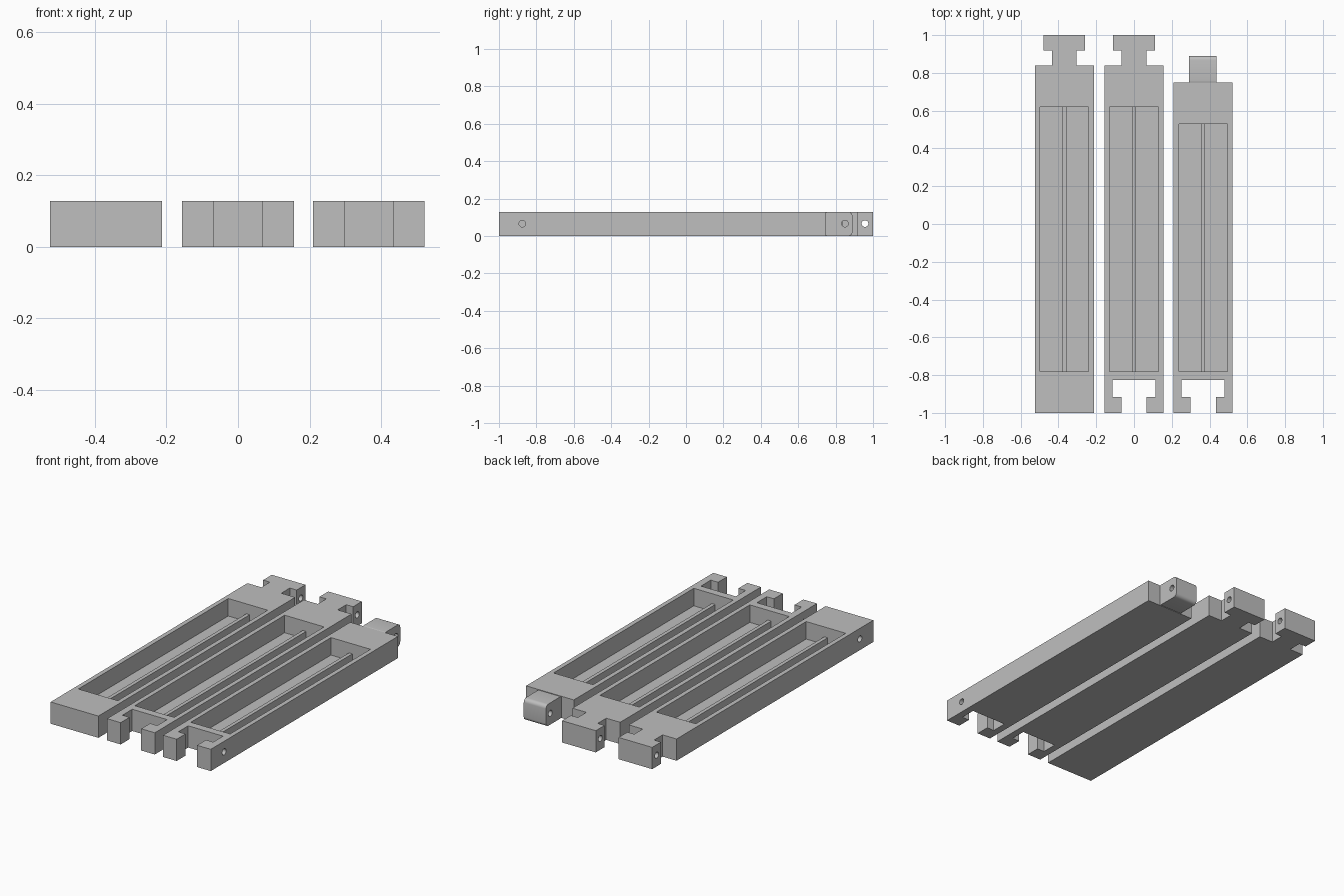
import bpy, bmesh, math
from mathutils import Matrix, Vector

if "Cube" in bpy.data.objects:
    bpy.data.objects.remove(bpy.data.objects["Cube"])

H = 0.1285            # thickness of every bar
HALF = 0.156          # half width of a bar
FLOOR = 0.025         # pocket floor height
HOLE_Z = 0.066

grey = bpy.data.materials.new("plain grey")
grey.diffuse_color = (0.52, 0.52, 0.52, 1)
grey.use_nodes = True
grey.node_tree.nodes["Principled BSDF"].inputs["Base Color"].default_value = grey.diffuse_color


def add(name, bm):
    bmesh.ops.recalc_face_normals(bm, faces=bm.faces)
    me = bpy.data.meshes.new(name)
    bm.to_mesh(me)
    bm.free()
    ob = bpy.data.objects.new(name, me)
    bpy.context.collection.objects.link(ob)
    me.materials.append(grey)
    return ob


def box(name, x0, x1, y0, y1, z0, z1, round_x=0):
    bm = bmesh.new()
    bmesh.ops.create_cube(bm, size=1)
    for v in bm.verts:
        v.co = Vector((x0 + (v.co.x + .5) * (x1 - x0),
                       y0 + (v.co.y + .5) * (y1 - y0),
                       z0 + (v.co.z + .5) * (z1 - z0)))
    if round_x:
        edges = [e for e in bm.edges
                 if abs(e.verts[0].co.x - e.verts[1].co.x) > 1e-4]
        bmesh.ops.bevel(bm, geom=edges, offset=round_x, segments=6,
                        profile=0.5, affect='EDGES')
    return add(name, bm)


def pin(x0, x1, y):
    # cylinder along x used to drill a pin hole
    bm = bmesh.new()
    bmesh.ops.create_cone(bm, cap_ends=True, segments=24, radius1=0.018,
                          radius2=0.018, depth=x1 - x0,
                          matrix=Matrix.Translation(((x0 + x1) / 2, y, HOLE_Z))
                          @ Matrix.Rotation(math.pi / 2, 4, 'Y'))
    return add("pin_cutter", bm)


def cut(ob, cutters):
    for c in cutters:
        c.hide_render = True
        m = ob.modifiers.new("cut", 'BOOLEAN')
        m.operation = 'DIFFERENCE'
        m.solver = 'EXACT'
        m.object = c
    dg = bpy.context.evaluated_depsgraph_get()
    me = bpy.data.meshes.new_from_object(ob.evaluated_get(dg))
    ob.modifiers.clear()
    ob.data = me
    for c in cutters:
        bpy.data.objects.remove(c)
    smooth(ob)


def smooth(ob):
    bpy.ops.object.select_all(action='DESELECT')
    ob.select_set(True)
    bpy.context.view_layer.objects.active = ob
    bpy.ops.object.shade_smooth_by_angle(angle=math.radians(30))


def bar(name, cx, top, head, slot, pocket_top):
    # half outline from the front middle to the back middle, then mirrored
    half = []
    if slot:
        half += [(0.114, -0.825), (0.114, -0.917), (0.067, -0.917), (0.067, -1)]
    half += [(HALF, -1), (HALF, top)]
    if head:
        half += [(0.065, top), (0.065, 0.918), (0.11, 0.918), (0.11, 1)]
    outline = half + [(-x, y) for x, y in reversed(half)]
    bm = bmesh.new()
    f = bm.faces.new([bm.verts.new((cx + x, y, 0)) for x, y in outline])
    ext = bmesh.ops.extrude_face_region(bm, geom=[f])
    for v in ext["geom"]:
        if isinstance(v, bmesh.types.BMVert):
            v.co.z = H
    ob = add(name, bm)

    # open pocket and pin holes
    cutters = [box("pocket_cutter", cx - 0.129, cx + 0.129, -0.78, pocket_top,
                   FLOOR, H + 0.1)]
    if slot:
        cutters.append(pin(cx - 0.2, cx + 0.2, -0.875))
    else:
        cutters.append(pin(cx - 0.2, cx - 0.06, -0.875))
    if head:
        cutters.append(pin(cx - 0.2, cx + 0.2, 0.957))
    cut(ob, cutters)

    # low rib along the pocket floor
    box(name + "_rib", cx - 0.011, cx + 0.011, -0.785, pocket_top + 0.005,
        FLOOR - 0.005, 0.07)


bar("left_bar", -0.369, 0.838, True, False, 0.62)
bar("middle_bar", 0.0, 0.838, True, True, 0.62)
bar("right_bar", 0.366, 0.748, False, True, 0.53)

# rounded hinge tab on the back of the right bar
tab = box("hinge_tab", 0.292, 0.438, 0.737, 0.89, 0.0, H, round_x=0.022)
cut(tab, [pin(0.2, 0.53, 0.85)])
